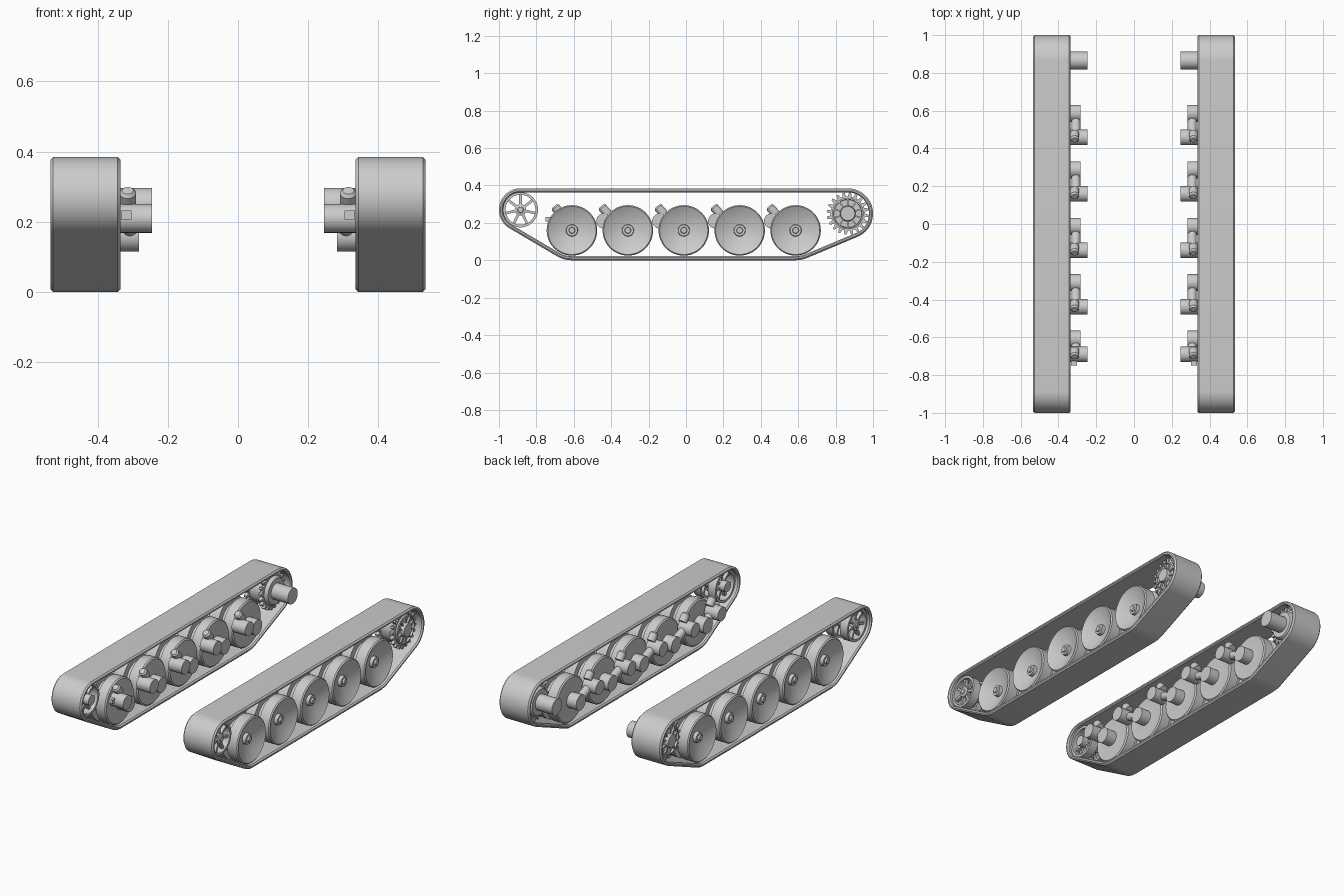
import bpy, bmesh, math
from mathutils import Vector, Matrix
from mathutils.geometry import convex_hull_2d

if "Cube" in bpy.data.objects:
    bpy.data.objects.remove(bpy.data.objects["Cube"])

TAU = math.tau
GREY = (0.6, 0.6, 0.6, 1)
metal = bpy.data.materials.new("plain grey")
metal.use_nodes = True
metal.diffuse_color = GREY
metal.node_tree.nodes["Principled BSDF"].inputs["Base Color"].default_value = GREY


def finish(bm, name, angle=35):
    """Turn a bmesh into a smooth-shaded object mirrored to the other side."""
    bmesh.ops.recalc_face_normals(bm, faces=bm.faces)
    mesh = bpy.data.meshes.new(name)
    bm.to_mesh(mesh)
    bm.free()
    mesh.materials.append(metal)
    mesh.shade_smooth()
    mesh.set_sharp_from_angle(angle=math.radians(angle))
    ob = bpy.data.objects.new(name, mesh)
    bpy.context.collection.objects.link(ob)
    mirror = ob.modifiers.new("Other side", 'MIRROR')
    mirror.use_mirror_merge = False
    return ob


def lathe(bm, profile, centre, closed=False, steps=48):
    """Spin (x, radius) points about an axle along x at centre (y, z)."""
    rings = []
    for x, r in profile:
        if r == 0:
            rings.append([bm.verts.new((x, *centre))] * steps)
        else:
            rings.append([bm.verts.new((x, centre[0] + r * math.cos(TAU * i / steps),
                                        centre[1] + r * math.sin(TAU * i / steps)))
                          for i in range(steps)])
    pairs = list(zip(rings, rings[1:])) + ([(rings[-1], rings[0])] if closed else [])
    for a, b in pairs:
        for i in range(steps):
            j = (i + 1) % steps
            bm.faces.new(dict.fromkeys((a[i], a[j], b[j], b[i])))


def rod(bm, p, q, r1, r2=None, segments=24):
    """Capped cylinder or cone from p to q."""
    p, q = Vector(p), Vector(q)
    turn = (q - p).to_track_quat('Z', 'Y').to_matrix().to_4x4()
    bmesh.ops.create_cone(bm, cap_ends=True, segments=segments, radius1=r1,
                          radius2=r1 if r2 is None else r2, depth=(q - p).length,
                          matrix=Matrix.Translation((p + q) / 2) @ turn)


def box(bm, size, matrix):
    bmesh.ops.create_cube(bm, size=1, matrix=matrix @ Matrix.Diagonal((*size, 1)))


def prism(bm, outline, x0, x1):
    """Extrude a closed (y, z) outline along x."""
    a, b = [[bm.verts.new((x, *p)) for p in outline] for x in (x0, x1)]
    bm.faces.new(a)
    bm.faces.new(b)
    for i in range(len(a)):
        j = (i + 1) % len(a)
        bm.faces.new((a[i], a[j], b[j], b[i]))


def around(centre, angle):
    """Frame at an axle centre, turned about x."""
    return Matrix.Translation((0, *centre)) @ Matrix.Rotation(angle, 4, 'X')


IDLER, SPROCKET = (-0.885, 0.27), (0.865, 0.25)
WHEELS = [(-0.61 + 0.299 * i, 0.16) for i in range(5)]
ARM_PIVOTS = [(-0.69 if i == 0 else y - 0.128, 0.21) for i, (y, z) in enumerate(WHEELS)]

# Track belt: hull wrapped around the end wheels, given a bevelled hollow section
guides = [(IDLER, 0.115), (SPROCKET, 0.135), (WHEELS[0], 0.16), (WHEELS[-1], 0.16)]
cloud = [Vector((c[0] + r * math.cos(TAU * i / 64), c[1] + r * math.sin(TAU * i / 64)))
         for c, r in guides for i in range(64)]
outline = [cloud[i] for i in convex_hull_2d(cloud)]
normals = []
for i, p in enumerate(outline):
    t = (outline[(i + 1) % len(outline)] - p).normalized() + (p - outline[i - 1]).normalized()
    normals.append(Vector((t.y, -t.x)).normalized())
middle = sum(outline, Vector((0, 0))) / len(outline)
if normals[0].dot(outline[0] - middle) < 0:
    normals = [-n for n in normals]
section = [(0.335, 0.008), (0.343, 0), (0.526, 0), (0.534, 0.008), (0.534, 0.016),
           (0.526, 0.022), (0.343, 0.022), (0.335, 0.016)]
bm = bmesh.new()
loops = [[bm.verts.new((x, *(p - n * d))) for p, n in zip(outline, normals)] for x, d in section]
for k in range(len(loops)):
    a, b = loops[k - 1], loops[k]
    for i in range(len(a)):
        j = (i + 1) % len(a)
        bm.faces.new((a[i], a[j], b[j], b[i]))
finish(bm, "track_belt", 30)

# Road wheels: paired discs with a guide groove and a dished outer face
wheel_profile = [(0.345, 0), (0.345, 0.05), (0.352, 0.12), (0.35, 0.128), (0.357, 0.135),
                 (0.415, 0.135), (0.415, 0.1), (0.45, 0.1), (0.45, 0.135), (0.513, 0.135),
                 (0.52, 0.129), (0.516, 0.122), (0.478, 0.042), (0.478, 0.032), (0.498, 0.03),
                 (0.498, 0.017), (0.508, 0.015), (0.508, 0)]
for n, (wheel, pivot) in enumerate(zip(WHEELS, ARM_PIVOTS), 1):
    bm = bmesh.new()
    lathe(bm, wheel_profile, wheel)
    finish(bm, f"road_wheel_{n}")

    # Swing arm: hub at the wheel, leaning arm and hull pivot
    bm = bmesh.new()
    rod(bm, (0.282, *wheel), (0.35, *wheel), 0.045)
    rod(bm, (0.245, *pivot), (0.335, *pivot), 0.041)
    rod(bm, (0.308, *wheel), (0.308, *pivot), 0.024)
    finish(bm, f"swing_arm_{n}")

    # Bump stop: stem and tilted rubber pad above the pivot
    y, z = pivot
    bm = bmesh.new()
    rod(bm, (0.314, y, z + 0.02), (0.314, y + 0.004, z + 0.065), 0.012)
    rod(bm, (0.314, y + 0.022, z + 0.038), (0.314, y - 0.008, z + 0.072), 0.024)
    rod(bm, (0.314, y - 0.008, z + 0.072), (0.314, y - 0.014, z + 0.079), 0.024, 0.016)
    finish(bm, f"bump_stop_{n}")

# Small stop bracket ahead of the first arm
bm = bmesh.new()
box(bm, (0.03, 0.05, 0.025), Matrix.Translation((0.318, -0.725, 0.22)))
finish(bm, "front_stop_bracket")

# Idler: two spoked rims on a shared hub
bm = bmesh.new()
for x in (0.36, 0.46):
    lathe(bm, [(x, 0.094), (x, 0.08), (x + 0.05, 0.08), (x + 0.05, 0.094)], IDLER, closed=True)
    for i in range(7):
        box(bm, (0.02, 0.014, 0.056),
            around(IDLER, TAU * i / 7) @ Matrix.Translation((x + 0.03, 0, 0.054)))
lathe(bm, [(0.345, 0), (0.345, 0.03), (0.505, 0.03), (0.51, 0.016), (0.515, 0.014),
           (0.515, 0)], IDLER)
finish(bm, "idler_wheel")

# Drive sprocket: toothed rings, ribbed recessed centre and hub
TEETH = 20
bm = bmesh.new()
teeth = []
for i in range(TEETH):
    for r, shift in ((0.092, 0), (0.092, 0.3), (0.113, 0.5), (0.113, 0.8)):
        a = TAU * (i + shift) / TEETH
        teeth.append((SPROCKET[0] + r * math.cos(a), SPROCKET[1] + r * math.sin(a)))
for x in (0.375, 0.47):
    prism(bm, teeth, x, x + 0.02)
lathe(bm, [(0.355, 0), (0.355, 0.075), (0.37, 0.084), (0.5, 0.084), (0.503, 0.076),
           (0.491, 0.074), (0.491, 0.042), (0.515, 0.038), (0.515, 0)], SPROCKET)
for i in range(10):
    box(bm, (0.012, 0.008, 0.04),
        around(SPROCKET, TAU * i / 10) @ Matrix.Translation((0.496, 0, 0.058)))
finish(bm, "drive_sprocket")

# Final drive shaft reaching inward to the hull
bm = bmesh.new()
rod(bm, (0.245, *SPROCKET), (0.36, *SPROCKET), 0.047, segments=32)
finish(bm, "final_drive")
